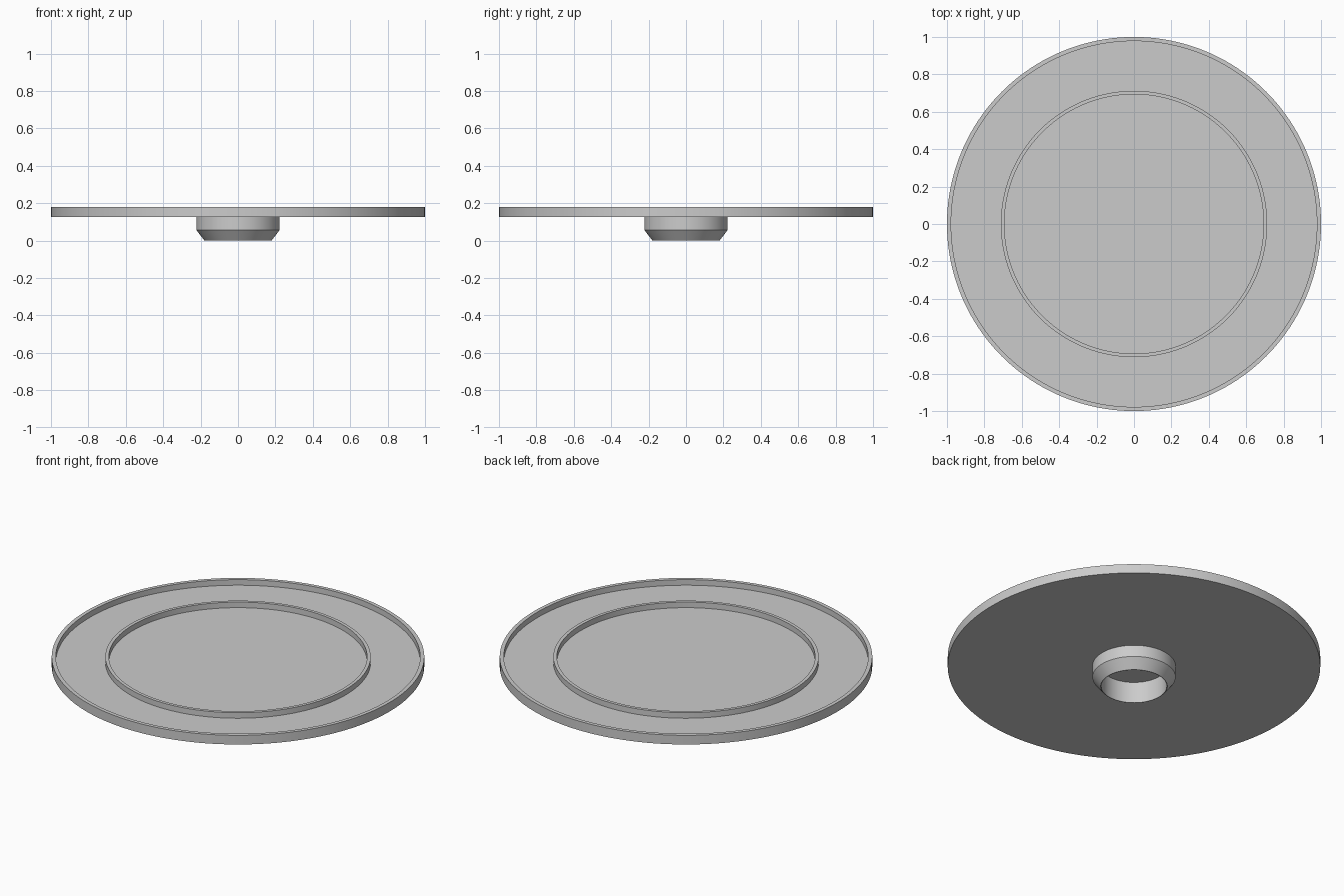
import bpy
import bmesh
import math

SEGMENTS = 160

cube = bpy.data.objects.get("Cube")
if cube:
    bpy.data.objects.remove(cube, do_unlink=True)

grey = bpy.data.materials.new("plain_grey")
grey.use_nodes = True
grey.diffuse_color = (0.6, 0.6, 0.6, 1)
grey.node_tree.nodes["Principled BSDF"].inputs["Base Color"].default_value = (0.6, 0.6, 0.6, 1)


def revolve(name, profile, closed=False):
    """Turn a (radius, height) profile around the z axis."""
    bm = bmesh.new()
    verts = [bm.verts.new((r, 0, z)) for r, z in profile]
    pairs = list(zip(verts, verts[1:]))
    if closed:
        pairs.append((verts[-1], verts[0]))
    edges = [bm.edges.new(pair) for pair in pairs]
    bmesh.ops.spin(bm, geom=verts + edges, cent=(0, 0, 0), axis=(0, 0, 1),
                   angle=math.tau, steps=SEGMENTS, use_merge=False)
    bmesh.ops.remove_doubles(bm, verts=bm.verts, dist=0.0002)
    bmesh.ops.recalc_face_normals(bm, faces=bm.faces)
    mesh = bpy.data.meshes.new(name)
    bm.to_mesh(mesh)
    bm.free()
    mesh.materials.append(grey)
    obj = bpy.data.objects.new(name, mesh)
    bpy.context.collection.objects.link(obj)
    bpy.ops.object.select_all(action="DESELECT")
    obj.select_set(True)
    bpy.context.view_layer.objects.active = obj
    bpy.ops.object.shade_smooth_by_angle(angle=math.radians(25))
    return obj


# Round tray with a raised outer rim and a raised inner ring
bottom, floor, top = 0.126, 0.147, 0.18
revolve("tray", [
    (0, bottom), (1, bottom), (1, top), (0.978, top), (0.978, floor),
    (0.712, floor), (0.712, top), (0.693, top), (0.693, floor), (0, floor),
])

# Hollow hub below, tapered to a thin lip and set slightly into the tray
seat = bottom + 0.004
revolve("hub", [
    (0.223, seat), (0.223, 0.057), (0.179, 0), (0.176, 0), (0.176, seat),
], closed=True)
